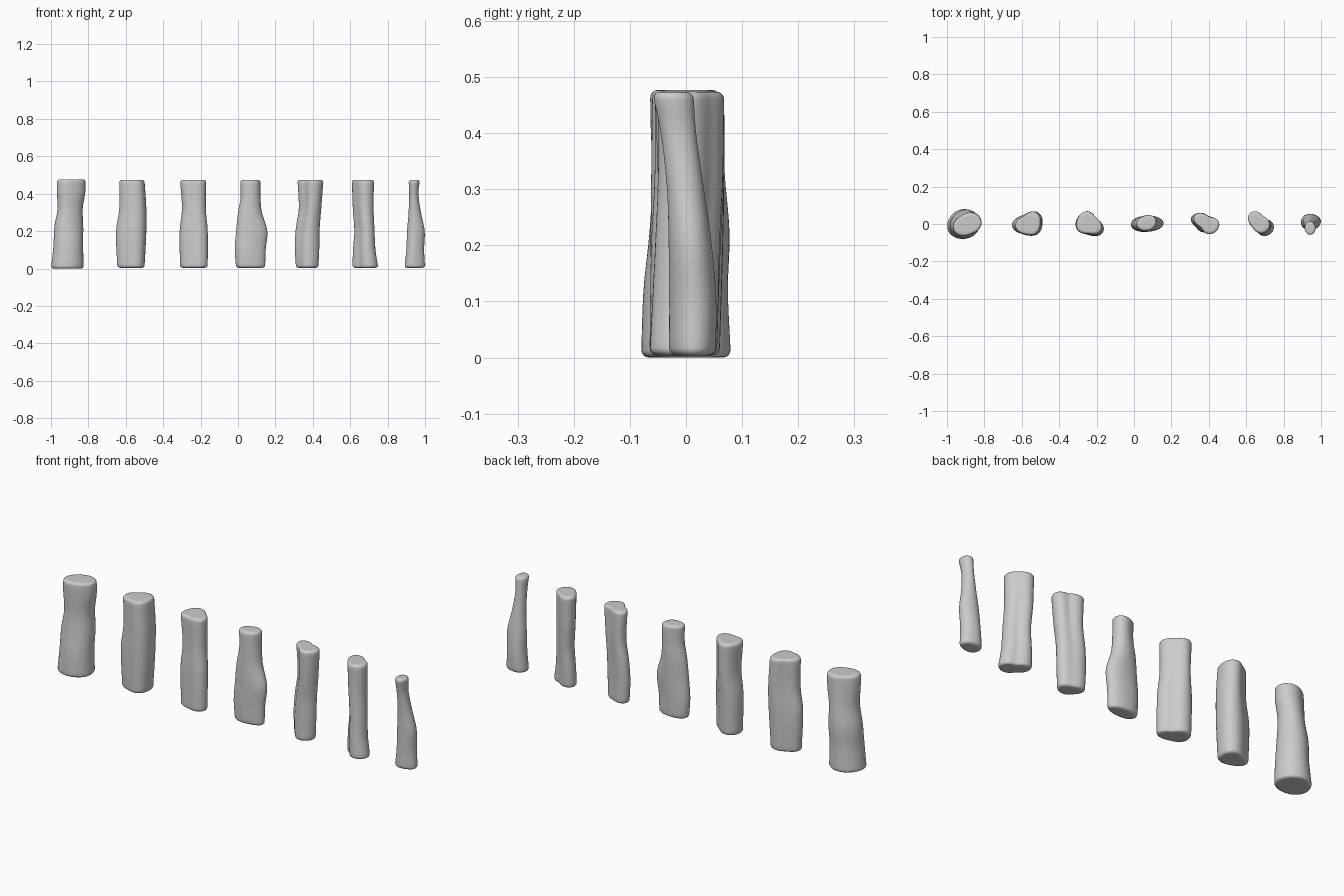
import bpy, bmesh
from math import cos, sin, pi, radians

if "Cube" in bpy.data.objects:
    bpy.data.objects.remove(bpy.data.objects["Cube"])

SEG, LEVELS = 48, 26


def lerp(a, b, t):
    return a + (b - a) * t


def outline(stretch, tilt, lobe, phase):
    """Lumpy unit outline: a tilted oval plus three soft lobes, scaled to a 0..1 box."""
    pts = []
    for i in range(SEG):
        a = 2 * pi * i / SEG
        r = 1 + stretch * cos(2 * (a - radians(tilt))) + lobe * cos(3 * (a - radians(phase)))
        pts.append((r * cos(a), r * sin(a)))
    x0, x1 = min(p[0] for p in pts), max(p[0] for p in pts)
    y0, y1 = min(p[1] for p in pts), max(p[1] for p in pts)
    return [((x - x0) / (x1 - x0), (y - y0) / (y1 - y0)) for x, y in pts]


def bounds_at(rows, z):
    """Smooth (cubic) interpolation of the x/y bounds along the height."""
    i = 0
    while i < len(rows) - 2 and z > rows[i + 1][0]:
        i += 1
    a, b = rows[i], rows[i + 1]
    p, n = rows[max(i - 1, 0)], rows[min(i + 2, len(rows) - 1)]
    h = b[0] - a[0]
    t = min(max((z - a[0]) / h, 0), 1)
    out = []
    for k in range(1, 5):
        m0 = (b[k] - p[k]) / (b[0] - p[0]) * h
        m1 = (n[k] - a[k]) / (n[0] - a[0]) * h
        out.append((2*t**3 - 3*t*t + 1) * a[k] + (t**3 - 2*t*t + t) * m0
                   + (3*t*t - 2*t**3) * b[k] + (t**3 - t*t) * m1)
    return out


def post(name, rows, low, high):
    """Loft one worn post; rows are (z, x min, x max, y min, y max)."""
    z0, z1, r = rows[0][0], rows[-1][0], 0.014
    # (height, inset) stations with rounded rims at both ends
    arc = [(r * (1 - cos(a)), r * (1 - sin(a))) for a in (i * pi / 8 for i in range(5))]
    st = [(z0, r * 1.8)] + [(z0 + d, s) for d, s in arc]
    st += [(lerp(z0 + r, z1 - r, i / LEVELS), 0) for i in range(1, LEVELS)]
    st += [(z1 - d, s) for d, s in reversed(arc)] + [(z1, r * 1.8)]
    bm = bmesh.new()
    rings = []
    for z, inset in st:
        t = (z - z0) / (z1 - z0)
        t = t * t * (3 - 2 * t)
        x0, x1, y0, y1 = bounds_at(rows, z)
        shape = zip(outline(*low), outline(*high))
        rings.append([bm.verts.new((lerp(x0 + inset, x1 - inset, lerp(p[0], q[0], t)),
                                    lerp(y0 + inset, y1 - inset, lerp(p[1], q[1], t)), z))
                      for p, q in shape])
    for a, b in zip(rings, rings[1:]):
        for i in range(SEG):
            j = (i + 1) % SEG
            bm.faces.new((a[i], a[j], b[j], b[i]))
    bm.faces.new(rings[0][::-1])
    bm.faces.new(rings[-1])
    for f in bm.faces:
        f.smooth = True
    me = bpy.data.meshes.new(name)
    bm.to_mesh(me)
    bm.free()
    bpy.context.collection.objects.link(bpy.data.objects.new(name, me))


# Row of seven posts, left to right
post("post_1", [(0.0, -1.0, -.825, -.08, .08), (.12, -.987, -.828, -.076, .075),
                (.22, -.982, -.827, -.066, .078), (.32, -.965, -.83, -.06, .07),
                (.41, -.968, -.816, -.063, .064), (.477, -.967, -.815, -.064, .06)],
     (.03, 60, .02, 90), (.15, 28, .02, 90))
post("post_2", [(.004, -.645, -.50, -.06, .06), (.2, -.652, -.49, -.063, .066),
                (.32, -.635, -.49, -.062, .068), (.474, -.635, -.5, -.06, .066)],
     (.05, 20, .09, 180), (.1, 30, .1, 185))
post("post_3", [(.004, -.31, -.162, -.065, .055), (.2, -.312, -.162, -.062, .062),
                (.32, -.3, -.172, -.056, .068), (.474, -.31, -.17, -.055, .068)],
     (.18, -35, .08, 95), (.1, -30, .1, 95))
post("post_4", [(.004, -.01, .145, -.04, .04), (.1, -.017, .148, -.042, .042),
                (.2, -.01, .157, -.042, .045), (.3, .0, .128, -.04, .048),
                (.38, .014, .12, -.038, .048), (.474, .012, .12, -.037, .048)],
     (.1, 5, .03, 0), (.1, 25, .03, 180))
post("post_5", [(.004, .31, .43, -.045, .055), (.12, .304, .435, -.045, .055),
                (.22, .31, .437, -.045, .058), (.32, .325, .445, -.05, .06),
                (.474, .318, .457, -.055, .058)],
     (.15, -40, .08, 140), (.26, -35, .12, 145))
post("post_6", [(.004, .612, .75, -.065, .055), (.1, .615, .735, -.06, .058),
                (.2, .622, .73, -.055, .06), (.32, .614, .725, -.05, .066),
                (.474, .609, .727, -.05, .068)],
     (.28, -38, .08, 140), (.2, -45, .05, 130))
post("post_7", [(.004, .89, 1.0, -.03, .053), (.1, .9, .995, -.03, .054),
                (.2, .904, .998, -.031, .046), (.3, .912, .978, -.034, .032),
                (.4, .915, .965, -.045, .018), (.474, .912, .972, -.06, .013)],
     (.08, 10, .04, 0), (.02, 0, .0, 0))
